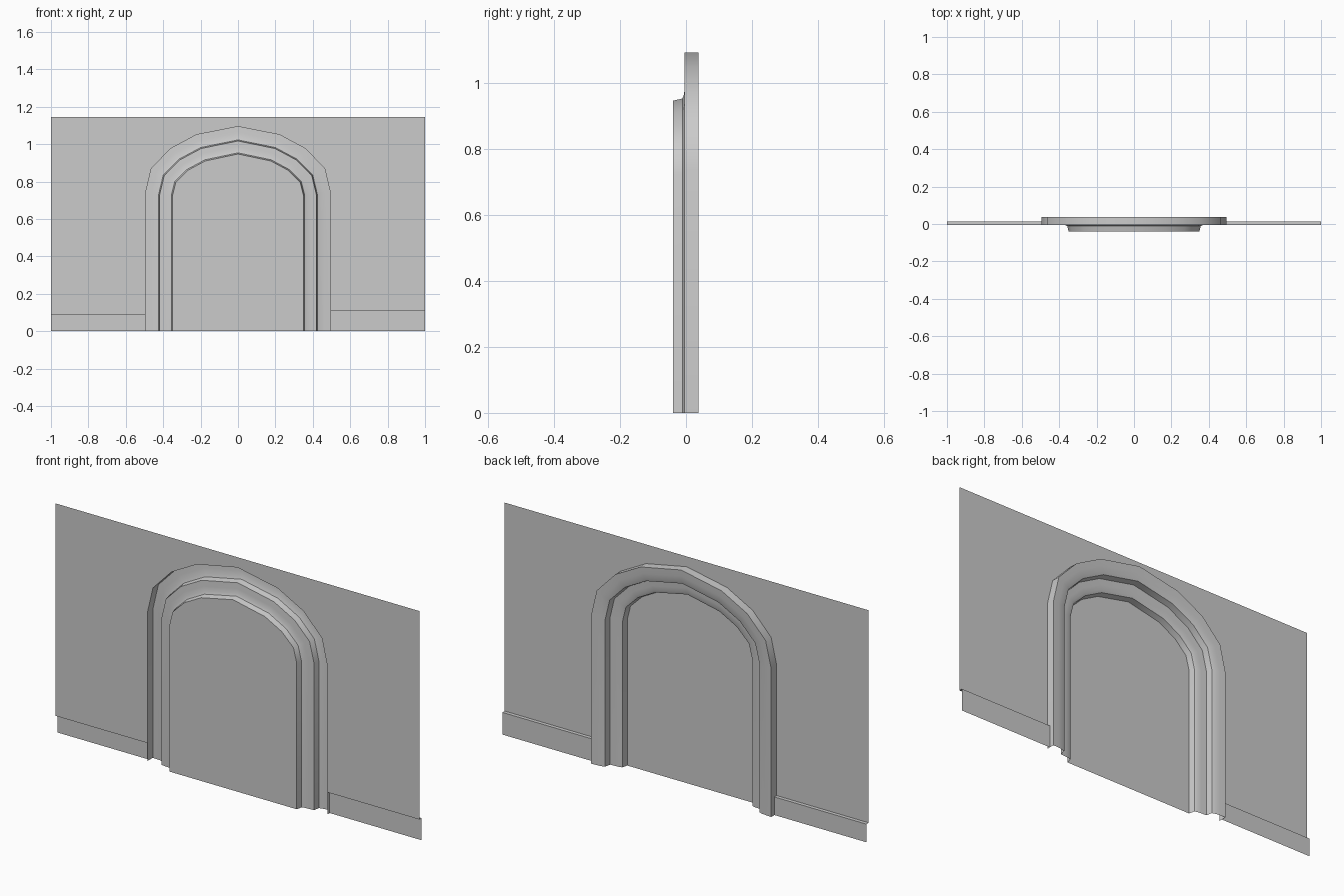
import bpy

if "Cube" in bpy.data.objects:
    bpy.data.objects.remove(bpy.data.objects["Cube"])

WALL_Y, SKIRT_Y, TOP = -0.005, 0.013, 1.145

# Half arch outlines from the floor to the crown (inner and outer)
INNER = [(0.35, 0), (0.35, 0.725), (0.332, 0.797), (0.268, 0.86), (0.175, 0.91), (0, 0.947)]
OUTER = [(0.495, 0), (0.495, 0.735), (0.464, 0.868), (0.362, 0.975), (0.222, 1.05), (0, 1.094)]

# Moulding section: blend from inner to outer outline, depth
SECTION = [(0, -0.039), (0.045, -0.011), (0.13, -0.006), (0.28, -0.004), (0.475, -0.002),
           (0.515, 0.028), (0.62, 0.033), (0.78, 0.036), (1, 0.038), (1, WALL_Y)]


def arch(t, y):
    half = [(a[0] + (b[0] - a[0]) * t, y, a[1] + (b[1] - a[1]) * t)
            for a, b in zip(INNER, OUTER)]
    return half + [(-x, y, z) for x, y, z in reversed(half[:-1])]


def make(name, verts, faces, smooth=False):
    mesh = bpy.data.meshes.new(name)
    mesh.from_pydata(verts, [], faces)
    mesh.update()
    ob = bpy.data.objects.new(name, mesh)
    bpy.context.collection.objects.link(ob)
    if smooth:
        bpy.context.view_layer.objects.active = ob
        ob.select_set(True)
        bpy.ops.object.shade_smooth_by_angle(angle=0.6)
        ob.select_set(False)
    return ob


# Stepped arch moulding
rows = [arch(t, y) for t, y in SECTION]
n = len(rows[0])
make("arch_moulding", [v for r in rows for v in r],
     [(i * n + j, i * n + j + 1, (i + 1) * n + j + 1, (i + 1) * n + j)
      for i in range(len(rows) - 1) for j in range(n - 1)], smooth=True)

# Recessed panel closing the arch
make("door_panel", rows[0], [tuple(reversed(range(n)))])

# Wall halves and skirting boards (the two boards differ in height)
for side, label, h in ((-1, "left", 0.09), (1, "right", 0.11)):
    edge = [(side * x, WALL_Y, max(z, h)) for x, z in OUTER]
    verts = edge + [(0, WALL_Y, TOP), (side, WALL_Y, TOP), (side, WALL_Y, h)]
    order = list(range(len(verts)))
    make("wall_" + label, verts, [tuple(order if side < 0 else order[::-1])])
    x0 = side * OUTER[0][0]
    make("skirting_" + label,
         [(x0, WALL_Y, h), (side, WALL_Y, h), (side, SKIRT_Y, h),
          (x0, SKIRT_Y, h), (side, SKIRT_Y, 0), (x0, SKIRT_Y, 0)],
         [(0, 1, 2, 3), (3, 2, 4, 5)] if side < 0 else [(3, 2, 1, 0), (5, 4, 2, 3)])
